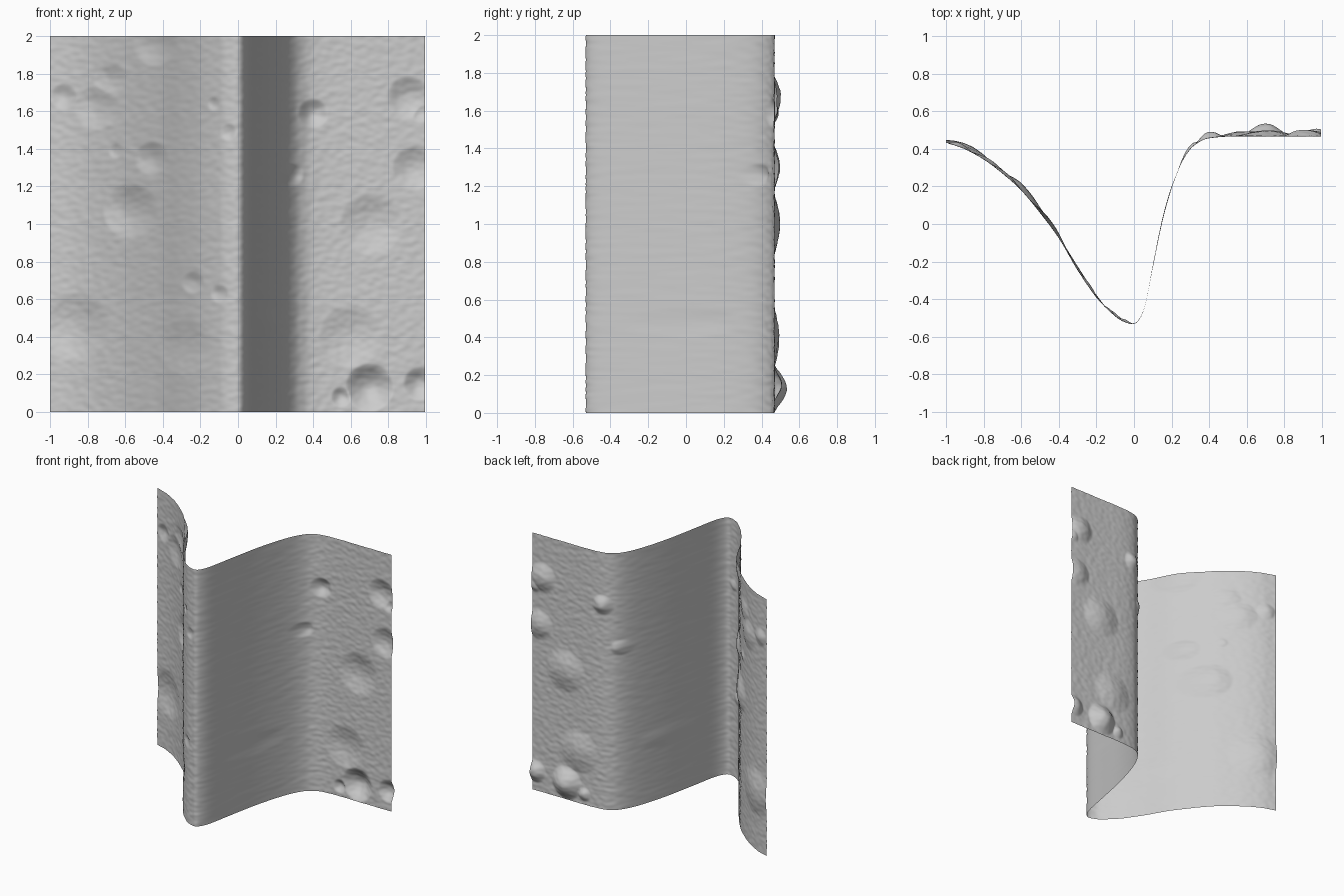
import bpy, bmesh, math
from mathutils import Vector, noise

if "Cube" in bpy.data.objects:
    bpy.data.objects.remove(bpy.data.objects["Cube"])

# Cross-section of the folded sheet (x, y) as seen from above
PROFILE = [(-1.0, .435), (-.9, .40), (-.8, .345), (-.7, .27), (-.6, .18), (-.5, .06),
           (-.4, -.075), (-.3, -.245), (-.2, -.39), (-.1, -.49), (-.05, -.52), (0, -.53),
           (.03, -.505), (.06, -.43), (.1, -.23), (.15, .01), (.2, .19), (.25, .32),
           (.3, .40), (.35, .44), (.4, .458), (.5, .467), (.7, .468), (1.0, .468)]

# Dents pressed towards the back: x, z, radius, depth
DENTS = [(-.93, 1.68, .07, .02), (-.68, 1.77, .09, .018), (-.75, 1.62, .12, .022),
         (-.44, 1.96, .12, .03), (-.13, 1.64, .035, .012), (-.05, 1.49, .045, .012),
         (-.46, 1.35, .09, .03), (-.65, 1.39, .04, .012), (-.57, 1.07, .15, .04),
         (-.24, .69, .06, .022), (-.10, .63, .05, .016), (-.87, .45, .19, .03),
         (-.28, .35, .15, .02), (.40, 1.59, .08, .032), (.91, 1.67, .12, .035),
         (.97, 1.60, .06, .02), (.94, 1.30, .12, .03), (.71, 1.0, .17, .03),
         (.60, .40, .17, .025), (.70, .13, .13, .065), (.55, .08, .055, .025),
         (.97, .15, .09, .04), (.29, 1.26, .06, .02), (.15, .48, .08, .015)]


def sheet_y(x):
    """Smooth cubic interpolation of the profile."""
    i = max(k for k in range(len(PROFILE) - 1) if PROFILE[k][0] <= x)

    def slope(k):
        a, b = PROFILE[max(k - 1, 0)], PROFILE[min(k + 1, len(PROFILE) - 1)]
        return (b[1] - a[1]) / (b[0] - a[0])
    (x0, y0), (x1, y1) = PROFILE[i], PROFILE[i + 1]
    h = x1 - x0
    t = (x - x0) / h
    return ((2*t**3 - 3*t**2 + 1) * y0 + (t**3 - 2*t**2 + t) * h * slope(i)
            + (3*t**2 - 2*t**3) * y1 + (t**3 - t**2) * h * slope(i + 1))


def relief(x, z):
    """Round dents plus a fine grain."""
    d = 0.0
    for cx, cz, r, depth in DENTS:
        q = ((x - cx)**2 + (z - cz)**2) / (r * r)
        if q < 1:
            d = max(d, depth * (1 - q)**1.5)
    return d + .003 * noise.noise(Vector((x * 24, 3.7, z * 36)))


# Folded, dented sheet
N = 240
bm = bmesh.new()
rows = []
columns = [(-1 + 1.995 * i / N) for i in range(N + 1)]
base = [sheet_y(x) for x in columns]
for j in range(N + 1):
    z = 2 * j / N
    rows.append([bm.verts.new((x, y + relief(x, z), z)) for x, y in zip(columns, base)])
for a, b in zip(rows, rows[1:]):
    for i in range(N):
        bm.faces.new((a[i], a[i + 1], b[i + 1], b[i]))
for f in bm.faces:
    f.smooth = True
mesh = bpy.data.meshes.new("dented_sheet")
bm.to_mesh(mesh)
bm.free()
sheet = bpy.data.objects.new("dented_sheet", mesh)
bpy.context.collection.objects.link(sheet)
